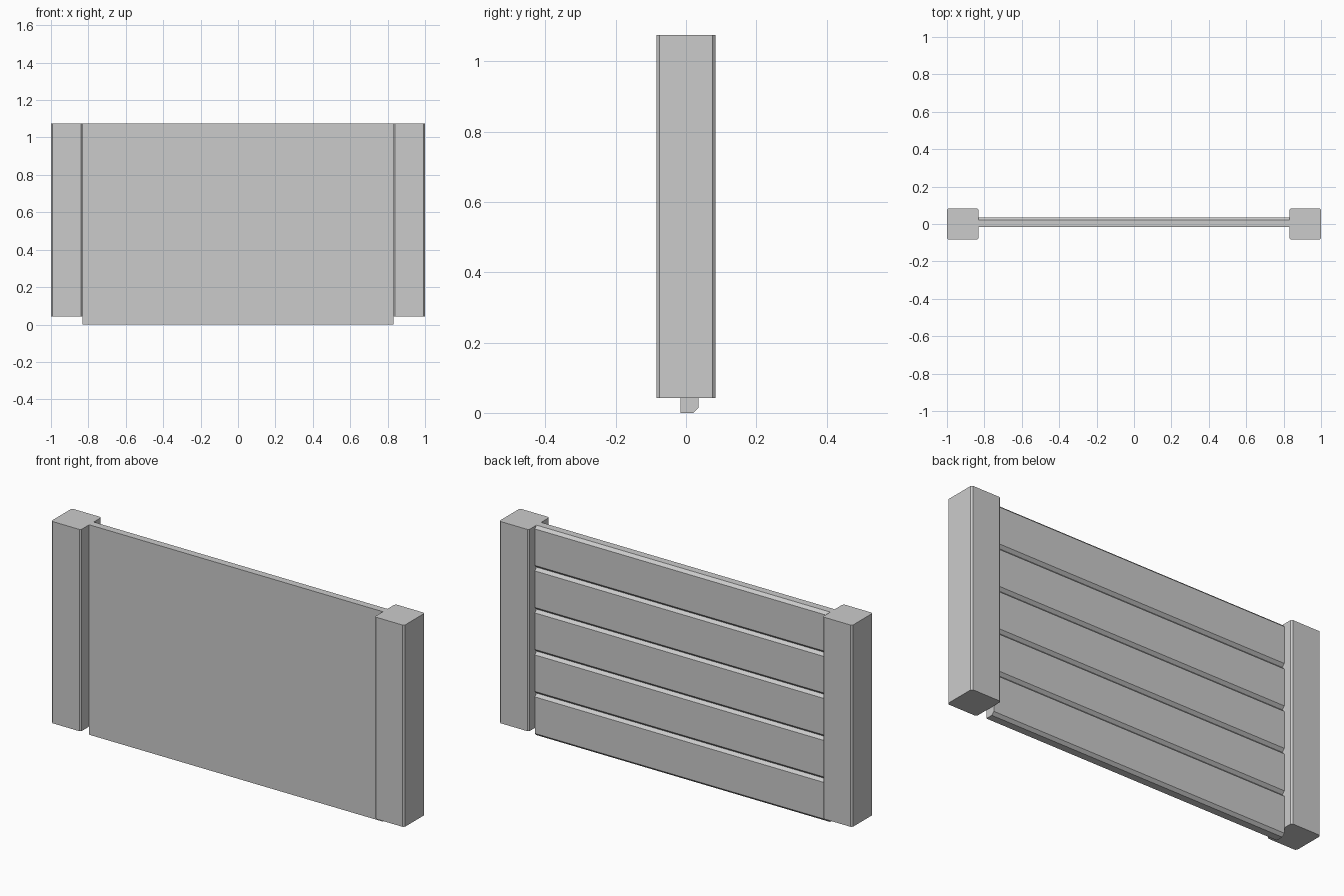
import bpy, bmesh

if "Cube" in bpy.data.objects:
    bpy.data.objects.remove(bpy.data.objects["Cube"])

grey = bpy.data.materials.new("light grey")
grey.diffuse_color = (0.6, 0.6, 0.6, 1)
grey.use_nodes = True
grey.node_tree.nodes["Principled BSDF"].inputs["Base Color"].default_value = grey.diffuse_color


def extrude(name, profile, direction, offset):
    """Extrude a closed 3D profile into a capped solid."""
    bm = bmesh.new()
    base = bm.faces.new([bm.verts.new(p) for p in profile])
    res = bmesh.ops.extrude_face_region(bm, geom=[base], use_keep_orig=True)
    verts = [g for g in res["geom"] if isinstance(g, bmesh.types.BMVert)]
    bmesh.ops.translate(bm, verts=verts, vec=[d * offset for d in direction])
    bmesh.ops.recalc_face_normals(bm, faces=bm.faces)
    mesh = bpy.data.meshes.new(name)
    bm.to_mesh(mesh)
    bm.free()
    mesh.materials.append(grey)
    obj = bpy.data.objects.new(name, mesh)
    bpy.context.collection.objects.link(obj)
    return obj


TOP, POST_BOTTOM = 1.075, 0.042
HALF, CUT = 0.084, 0.008      # post half width and corner chamfer
INNER = 1 - 2 * HALF          # panel half length
FRONT, BACK, BEVEL = -0.016, 0.035, 0.014
ROWS = 5

# Square posts with chamfered upright corners
a, b = HALF, HALF - CUT
octagon = [(a, -b), (a, b), (b, a), (-b, a), (-a, b), (-a, -b), (-b, -a), (b, -a)]
for side, label in ((-1, "left"), (1, "right")):
    cx = side * (1 - HALF)
    extrude(label + "_post", [(cx + x, y, POST_BOTTOM) for x, y in octagon],
            (0, 0, 1), TOP - POST_BOTTOM)

# Stacked boards, bevelled on the back; alternate rows are jointed
h = TOP / ROWS
for row in range(ROWS):
    z0, z1 = row * h, (row + 1) * h
    section = [(FRONT, z0), (BACK - BEVEL, z0), (BACK, z0 + BEVEL),
               (BACK, z1 - BEVEL), (BACK - BEVEL, z1), (FRONT, z1)]
    ends = [-INNER, 0.32, INNER] if row % 2 else [-INNER, INNER]
    for i, (x0, x1) in enumerate(zip(ends, ends[1:])):
        extrude(f"board_{row + 1}_{i + 1}", [(x0, y, z) for y, z in section],
                (1, 0, 0), x1 - x0)
